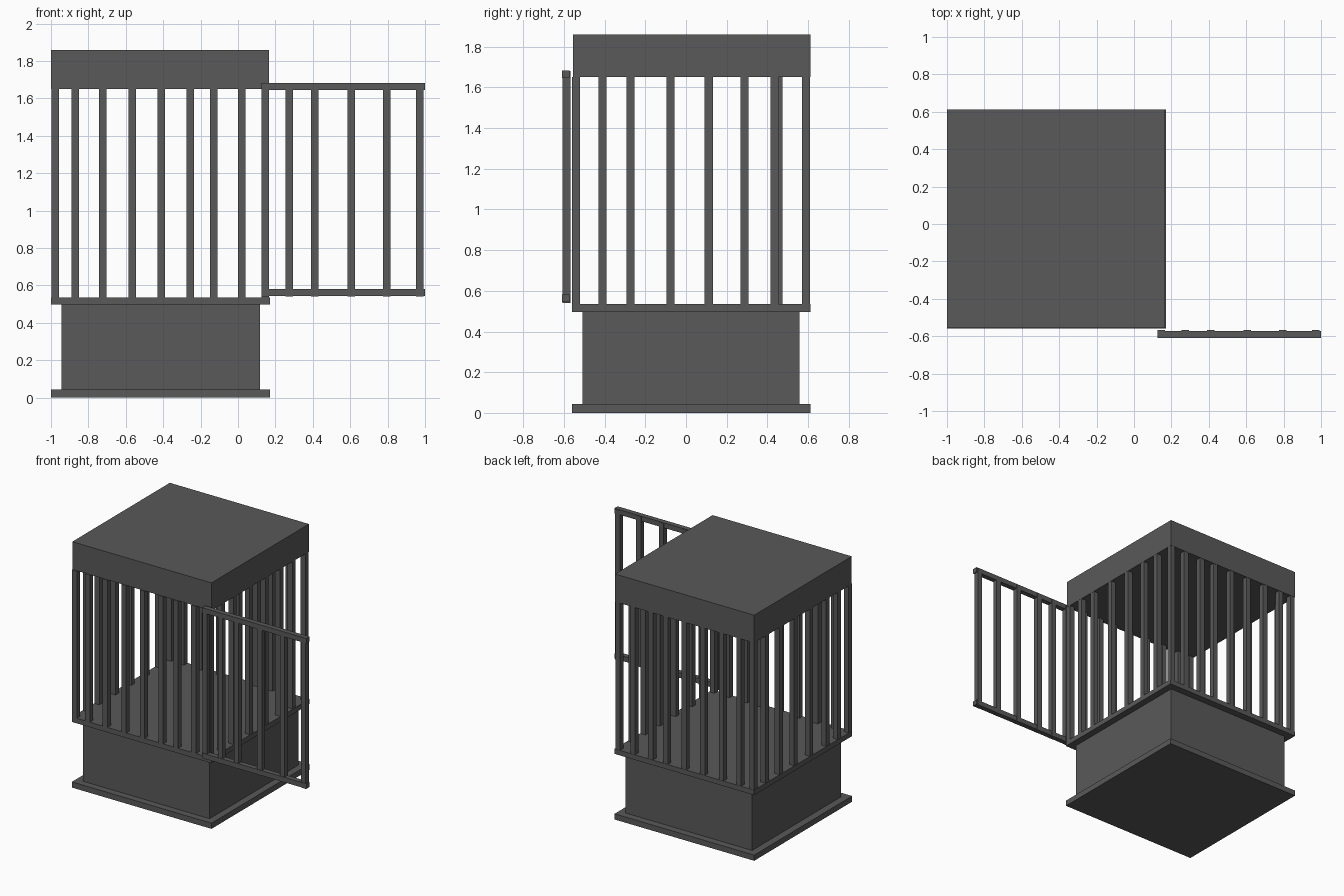
import bpy
import bmesh

if "Cube" in bpy.data.objects:
    bpy.data.objects.remove(bpy.data.objects["Cube"])

# single dark grey metal colour
grey = bpy.data.materials.new("dark_grey")
grey.diffuse_color = (0.1, 0.1, 0.1, 1)
grey.use_nodes = True
grey.node_tree.nodes["Principled BSDF"].inputs["Base Color"].default_value = grey.diffuse_color


def boxes(name, blocks):
    """One object from axis-aligned boxes (x0, x1, y0, y1, z0, z1)."""
    bm = bmesh.new()
    for x0, x1, y0, y1, z0, z1 in blocks:
        for v in bmesh.ops.create_cube(bm, size=1)["verts"]:
            v.co.x = x1 if v.co.x > 0 else x0
            v.co.y = y1 if v.co.y > 0 else y0
            v.co.z = z1 if v.co.z > 0 else z0
    mesh = bpy.data.meshes.new(name)
    bm.to_mesh(mesh)
    bm.free()
    mesh.materials.append(grey)
    ob = bpy.data.objects.new(name, mesh)
    bpy.context.collection.objects.link(ob)
    return ob


X0, X1, Y0, Y1 = -1.0, 0.17, -0.56, 0.612
FLOOR, CEIL = 0.535, 1.65
H = 0.02  # half bar width

# solid parts
boxes("base_plate", [(X0, X1, Y0, Y1, 0, 0.043)])
boxes("pedestal", [(-0.945, 0.118, -0.508, 0.558, 0.043, 0.497)])
boxes("floor_plate", [(X0, X1, Y0, Y1, 0.497, FLOOR)])
boxes("roof", [(X0, 0.166, -0.555, Y1, CEIL, 1.86)])

# front and back bars
front_x = [-0.978, -0.87, -0.722, -0.565, -0.41, -0.255, -0.13, 0.02, 0.145]
for name, y in (("front_bars", -0.54), ("back_bars", 0.59)):
    boxes(name, [(x - H, x + H, y - H, y + H, FLOOR, CEIL) for x in front_x])

# side bars (corner bars are already in the front and back rows)
side_y = [-0.41, -0.272, -0.077, 0.112, 0.287]
for name, x, last in (("left_bars", -0.978, 0.455), ("right_bars", 0.145, 0.435)):
    boxes(name, [(x - H, x + H, y - H, y + H, FLOOR, CEIL)
                 for y in side_y + [last]])

# open door: two rails and upright bars
boxes("door_rails", [(0.125, 1.0, -0.61, -0.572, z, z + 0.038)
                     for z in (0.544, 1.645)])
door_x = [0.145, 0.275, 0.41, 0.605, 0.795, 0.972]
boxes("door_bars", [(x - H, x + H, -0.606, -0.568, 0.54, 1.68)
                    for x in door_x])
